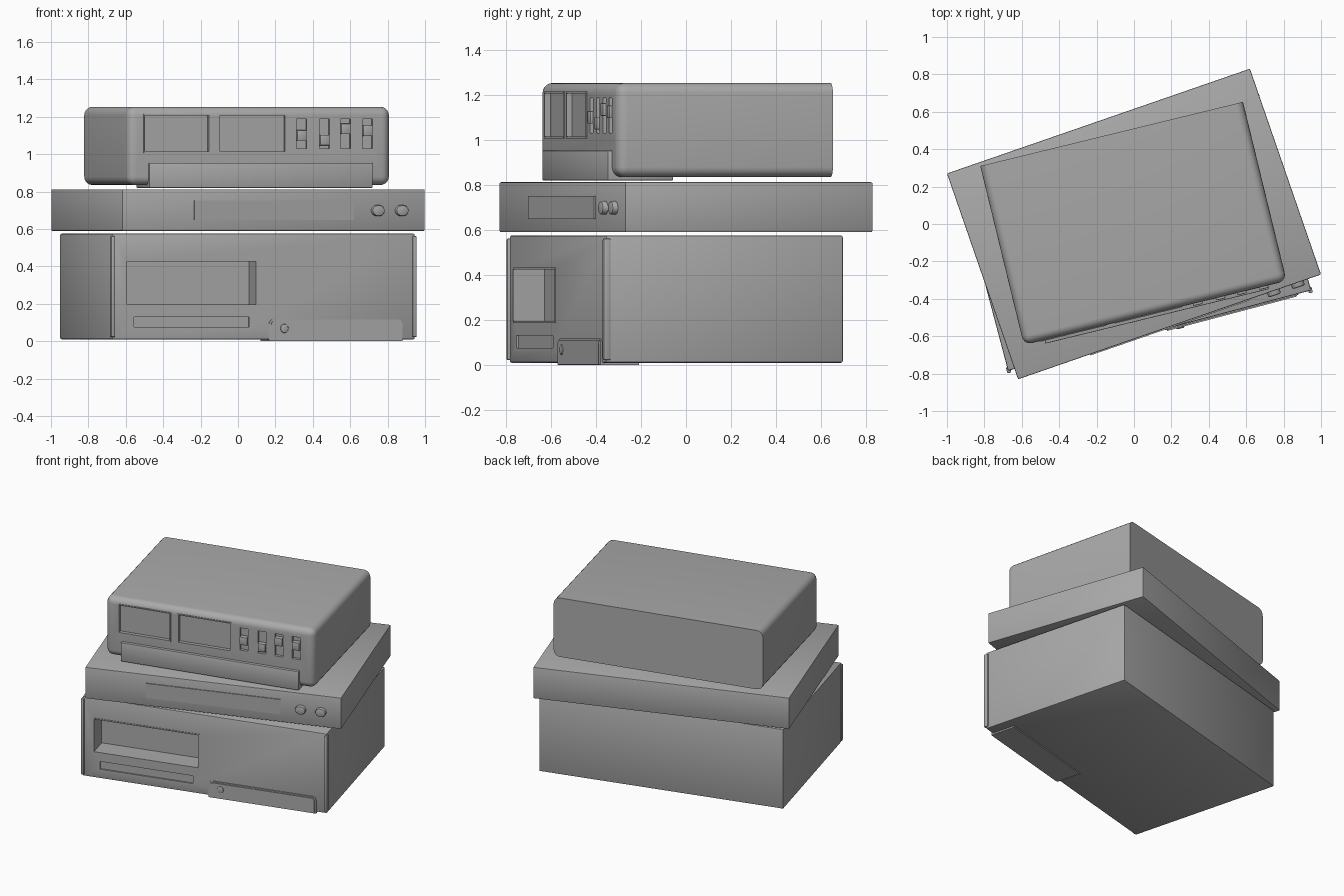
import bpy, bmesh, math
from mathutils import Matrix, Vector

if "Cube" in bpy.data.objects:
    bpy.data.objects.remove(bpy.data.objects["Cube"])

grey = bpy.data.materials.new("plain_grey")
grey.diffuse_color = (0.40, 0.40, 0.40, 1)
grey.use_nodes = True
grey.node_tree.nodes["Principled BSDF"].inputs["Base Color"].default_value = grey.diffuse_color


def finish(bm, name, m):
    bm.transform(m)
    bmesh.ops.recalc_face_normals(bm, faces=bm.faces)
    me = bpy.data.meshes.new(name)
    bm.to_mesh(me)
    bm.free()
    ob = bpy.data.objects.new(name, me)
    bpy.context.collection.objects.link(ob)
    me.materials.append(grey)
    return ob


def add_box(bm, lo, hi):
    lo, hi = Vector(lo), Vector(hi)
    s = hi - lo
    return bmesh.ops.create_cube(bm, size=1, matrix=Matrix.Translation((lo + hi) / 2)
                                 @ Matrix.Diagonal((s.x, s.y, s.z, 1)))["verts"]


def smooth(ob, angle=35):
    bpy.ops.object.select_all(action="DESELECT")
    ob.select_set(True)
    bpy.context.view_layer.objects.active = ob
    bpy.ops.object.shade_smooth_by_angle(angle=math.radians(angle))


def box(name, m, lo, hi, r=0.0, seg=2, pick=lambda a, b: True):
    """Box with the picked edges rounded."""
    bm = bmesh.new()
    add_box(bm, lo, hi)
    if r:
        es = [e for e in bm.edges if pick(e.verts[0].co, e.verts[1].co)]
        bmesh.ops.bevel(bm, geom=es, offset=r, segments=seg, profile=0.5, affect="EDGES")
    ob = finish(bm, name, m)
    smooth(ob)
    return ob


def cut(ob, m, boxes):
    bm = bmesh.new()
    for lo, hi in boxes:
        add_box(bm, lo, hi)
    c = finish(bm, "cutter", m)
    c.hide_render = True
    mod = ob.modifiers.new("cut", "BOOLEAN")
    mod.operation, mod.object, mod.solver = "DIFFERENCE", c, "EXACT"
    bpy.context.view_layer.objects.active = ob
    bpy.ops.object.modifier_apply(modifier=mod.name)
    bpy.data.objects.remove(c)
    smooth(ob)


def frame(name, m, x0, x1, z0, z1, y, w, out):
    """Thin raised rim around an opening."""
    bm = bmesh.new()
    for lo, hi in (((x0 - w, z0 - w), (x1 + w, z0)), ((x0 - w, z1), (x1 + w, z1 + w)),
                   ((x0 - w, z0), (x0, z1)), ((x1, z0), (x1 + w, z1))):
        add_box(bm, (lo[0], y - out, lo[1]), (hi[0], y + 0.01, hi[1]))
    finish(bm, name, m)


def disc(name, m, x, y, z, rx, rz, depth):
    """Rounded button on a front panel."""
    bm = bmesh.new()
    bmesh.ops.create_cone(bm, cap_ends=True, segments=24, radius1=1, radius2=1, depth=1,
                          matrix=Matrix.Translation((x, y, z)) @ Matrix.Diagonal((rx, depth * 2, rz, 1))
                          @ Matrix.Rotation(math.pi / 2, 4, "X"))
    rim = [e for e in bm.edges if all(v.co.y < y for v in e.verts)]
    bmesh.ops.bevel(bm, geom=rim, offset=0.008, segments=2, profile=0.5, affect="EDGES")
    smooth(finish(bm, name, m))


def placing(cx, cy, deg, depth):
    """Transform of one unit, and a map from front view x to its panel x."""
    a = math.radians(deg)
    m = Matrix.Translation((cx, cy, 0)) @ Matrix.Rotation(a, 4, "Z")
    return m, lambda x: (x - cx - depth / 2 * math.sin(a)) / math.cos(a)


# Bottom unit: tall case with deep window, slot and drawer
W, D = 1.676, 1.09
F = -D / 2
m, fx = placing(-0.003, -0.043, 14.85, D)
case = box("bottom_case", m, (-W / 2, F, 0.01), (W / 2, -F, 0.575), 0.008)
wx0, wx1, sx0, sx1 = fx(-0.595), fx(0.095), fx(-0.556), fx(0.06)
cut(case, m, [((wx0, F - 0.05, 0.195), (wx1, F + 0.14, 0.425)),
              ((sx0, F - 0.05, 0.075), (sx1, F + 0.01, 0.13))])
frame("bottom_window_rim", m, wx0, wx1, 0.195, 0.425, F, 0.008, 0.004)
for s in (-1, 1):
    box("bottom_side_rail", m, (s * (W / 2 - 0.004) - 0.011, F - 0.013, 0.022),
        (s * (W / 2 - 0.004) + 0.011, F + 0.02, 0.562), 0.006)
dx0, dx1 = fx(0.165), fx(0.877)
box("drawer_tray", m, (dx0, F - 0.004, 0.0), (dx1, F + 0.17, 0.03))
top_corner = lambda a, b: min(a.z, b.z) > 0.1 and abs(a.y - b.y) > 0.001
box("drawer_border", m, (dx0, F - 0.006, 0.0), (dx1, F + 0.02, 0.117), 0.025, 4, top_corner)
box("drawer_front", m, (dx0 + 0.01, F - 0.012, 0.003), (dx1 - 0.01, F + 0.02, 0.108), 0.02, 4, top_corner)
disc("drawer_button", m, fx(0.245), F - 0.01, 0.068, 0.023, 0.025, 0.008)

# Middle unit: wide flat case with display and two buttons
W, D = 1.714, 1.164
F = -D / 2
m, fx = placing(0, 0, 19.07, D)
box("middle_case", m, (-W / 2, F, 0.59), (W / 2, -F, 0.812), 0.006)
box("middle_display", m, (fx(-0.235), F - 0.006, 0.648), (fx(0.617), F + 0.01, 0.752))
for x in (0.745, 0.873):
    disc("middle_button", m, fx(x), F, 0.698, 0.035, 0.03, 0.025)

# Top unit: rounded case, sharp at the back, with two windows and sliders
W, D = 1.446, 0.985
F = -D / 2
m, fx = placing(-0.003, 0.003, 13.7, D)
case = box("top_case", m, (-W / 2, F, 0.835), (W / 2, -F, 1.253), 0.045, 5,
           lambda a, b: not (a.y > 0 and b.y > 0))
windows = [(fx(-0.497), fx(-0.157)), (fx(-0.097), fx(0.25))]
sliders = [(fx(0.34), 1.10), (fx(0.462), 1.075), (fx(0.575), 1.135), (fx(0.692), 1.125)]
cut(case, m, [((a, F - 0.05, 1.015), (b, F + 0.022, 1.207)) for a, b in windows]
    + [((x - 0.028, F - 0.05, 1.03), (x + 0.028, F + 0.02, 1.187)) for x, z in sliders])
for a, b in windows:
    frame("top_window_rim", m, a, b, 1.015, 1.207, F, 0.008, 0.004)
for x, z in sliders:
    box("slider_knob", m, (x - 0.026, F - 0.012, z - 0.028), (x + 0.026, F + 0.025, z + 0.028), 0.004)

# Flap and base in front of the top unit
box("top_flap", m, (fx(-0.478), F - 0.02, 0.82), (fx(0.715), F + 0.28, 0.953), 0.004)
